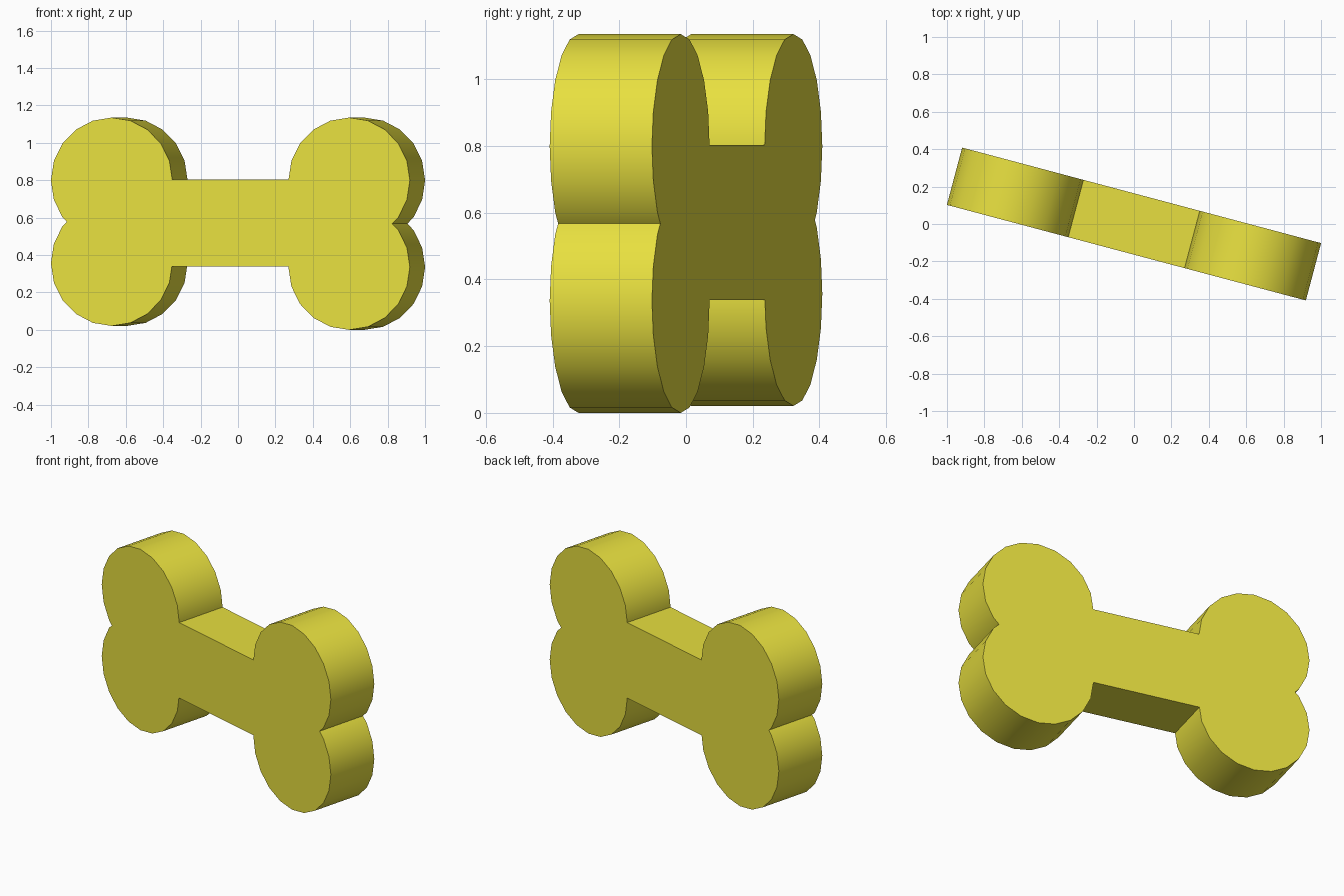
import bpy
from math import radians
from mathutils import Matrix

if "Cube" in bpy.data.objects:
    bpy.data.objects.remove(bpy.data.objects["Cube"])

TILT = Matrix.Rotation(radians(-14.9), 4, 'Z')
THICK = 0.317
R = 0.336

mat = bpy.data.materials.new("yellow")
mat.diffuse_color = (0.8, 0.74, 0.05, 1)
mat.use_nodes = True
mat.node_tree.nodes["Principled BSDF"].inputs["Base Color"].default_value = mat.diffuse_color


def finish(obj, name, place):
    obj.name = name
    obj.data.transform(TILT @ place)
    obj.data.materials.append(mat)


# rounded knobs: 20-sided discs lying across the thickness
def knob(name, u, z):
    bpy.ops.mesh.primitive_cylinder_add(vertices=20, radius=R, depth=THICK)
    obj = bpy.context.object
    finish(obj, name, Matrix.Translation((u, 0, z)) @ Matrix.Rotation(radians(90), 4, 'X'))
    bpy.ops.object.shade_smooth_by_angle(angle=radians(30))


knob("upper_left_knob", -0.657, 0.799)
knob("lower_left_knob", -0.657, 0.357)
knob("upper_right_knob", 0.657, 0.799)
knob("lower_right_knob", 0.657, 0.336)

# straight bar joining the knobs
bpy.ops.mesh.primitive_cube_add(size=1)
finish(bpy.context.object, "shaft",
       Matrix.Translation((0, 0, 0.571)) @ Matrix.Diagonal((1.314, THICK, 0.464, 1)))
